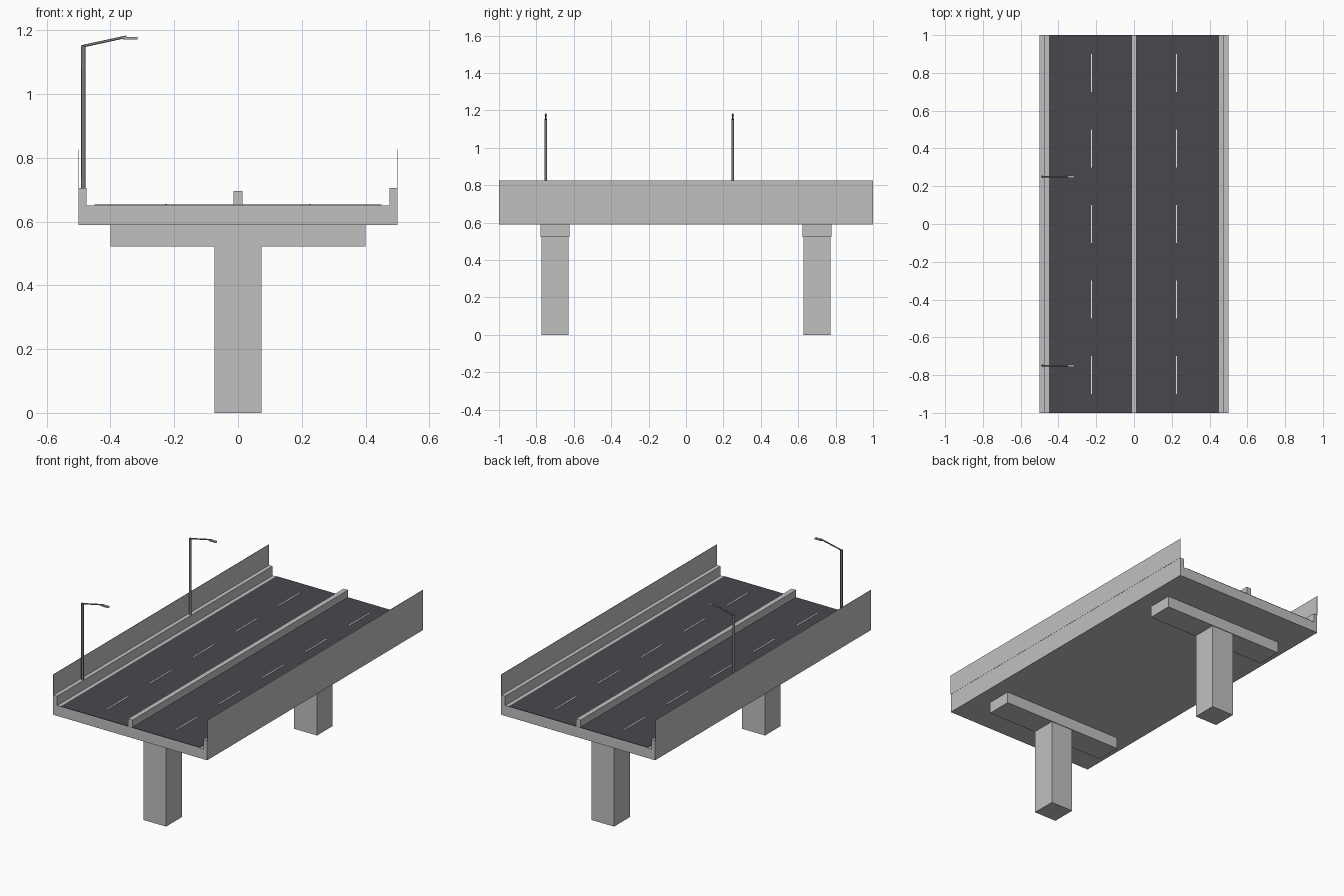
import bpy, bmesh, math
from mathutils import Vector

cube = bpy.data.objects.get("Cube")
if cube:
    bpy.data.objects.remove(cube, do_unlink=True)


def material(name, r, g, b):
    m = bpy.data.materials.new(name)
    m.use_nodes = True
    m.diffuse_color = (r, g, b, 1)
    m.node_tree.nodes["Principled BSDF"].inputs["Base Color"].default_value = (r, g, b, 1)
    return m


concrete = material("concrete", 0.53, 0.53, 0.53)
asphalt = material("asphalt", 0.066, 0.064, 0.074)
paint = material("white_paint", 0.9, 0.9, 0.9)
steel = material("lamp_steel", 0.2, 0.2, 0.2)
lamp_grey = material("lamp_head_grey", 0.4, 0.4, 0.4)


def finish(bm, name, mat):
    bmesh.ops.recalc_face_normals(bm, faces=bm.faces)
    mesh = bpy.data.meshes.new(name)
    bm.to_mesh(mesh)
    bm.free()
    mesh.materials.append(mat)
    obj = bpy.data.objects.new(name, mesh)
    bpy.context.collection.objects.link(obj)
    return obj


def box(name, mat, x, y, z):
    """Box from (low, high) pairs on each axis."""
    bm = bmesh.new()
    bmesh.ops.create_cube(bm, size=1)
    for v in bm.verts:
        v.co = [r[0] if c < 0 else r[1] for c, r in zip(v.co, (x, y, z))]
    return finish(bm, name, mat)


def rod(name, mat, start, end, radius, sides=8):
    """Straight cylinder between two points."""
    a, b = Vector(start), Vector(end)
    bm = bmesh.new()
    bmesh.ops.create_cone(bm, cap_ends=True, segments=sides, radius1=radius,
                          radius2=radius, depth=(b - a).length)
    turn = (b - a).to_track_quat('Z', 'Y')
    for v in bm.verts:
        v.co = turn @ v.co + (a + b) / 2
    obj = finish(bm, name, mat)
    for p in obj.data.polygons:
        p.use_smooth = len(p.vertices) == 4
    obj.data.set_sharp_from_angle(angle=math.radians(50))
    return obj


# Deck with raised parapets, one cross-section extruded along the road
half = [(0.5, 0.59), (0.5, 0.705), (0.475, 0.705), (0.475, 0.65)]
profile = half + [(-x, z) for x, z in reversed(half)]
bm = bmesh.new()
section = bm.faces.new([bm.verts.new((x, -1, z)) for x, z in profile])
sweep = bmesh.ops.extrude_face_region(bm, geom=[section], use_keep_orig=True)
for v in sweep["geom"]:
    if isinstance(v, bmesh.types.BMVert):
        v.co.y = 1
finish(bm, "deck", concrete)

# Road surface and central barrier
box("road_surface", asphalt, (-0.45, 0.45), (-1, 1), (0.649, 0.653))
box("median_barrier", concrete, (-0.0145, 0.0145), (-1, 1), (0.65, 0.696))

for side, s in (("left", 1), ("right", -1)):
    # Thin screen above each parapet
    box(side + "_screen", concrete, (s * 0.5 - 0.001, s * 0.5 + 0.001), (-1, 1), (0.704, 0.826))
    # Dashed lane markings
    for i in range(5):
        y = -0.8 + 0.4 * i
        box(f"{side}_lane_dash_{i + 1}", paint, (s * 0.225 - 0.003, s * 0.225 + 0.003),
            (y - 0.1, y + 0.1), (0.652, 0.655))

# Piers with crossbeams
for end, y in (("front", -0.7), ("back", 0.7)):
    box(end + "_pier", concrete, (-0.074, 0.074), (y - 0.073, y + 0.073), (0, 0.522))
    box(end + "_crossbeam", concrete, (-0.4, 0.4), (y - 0.077, y + 0.077), (0.522, 0.59))

# Street lamps on the right parapet
for end, y in (("front", -0.75), ("back", 0.25)):
    rod(end + "_lamp_post", steel, (-0.485, y, 0.7), (-0.485, y, 1.153), 0.007)
    rod(end + "_lamp_arm", steel, (-0.488, y, 1.15), (-0.35, y, 1.18), 0.004)
    box(end + "_lamp_head", lamp_grey, (-0.36, -0.315), (y - 0.007, y + 0.007), (1.172, 1.179))
